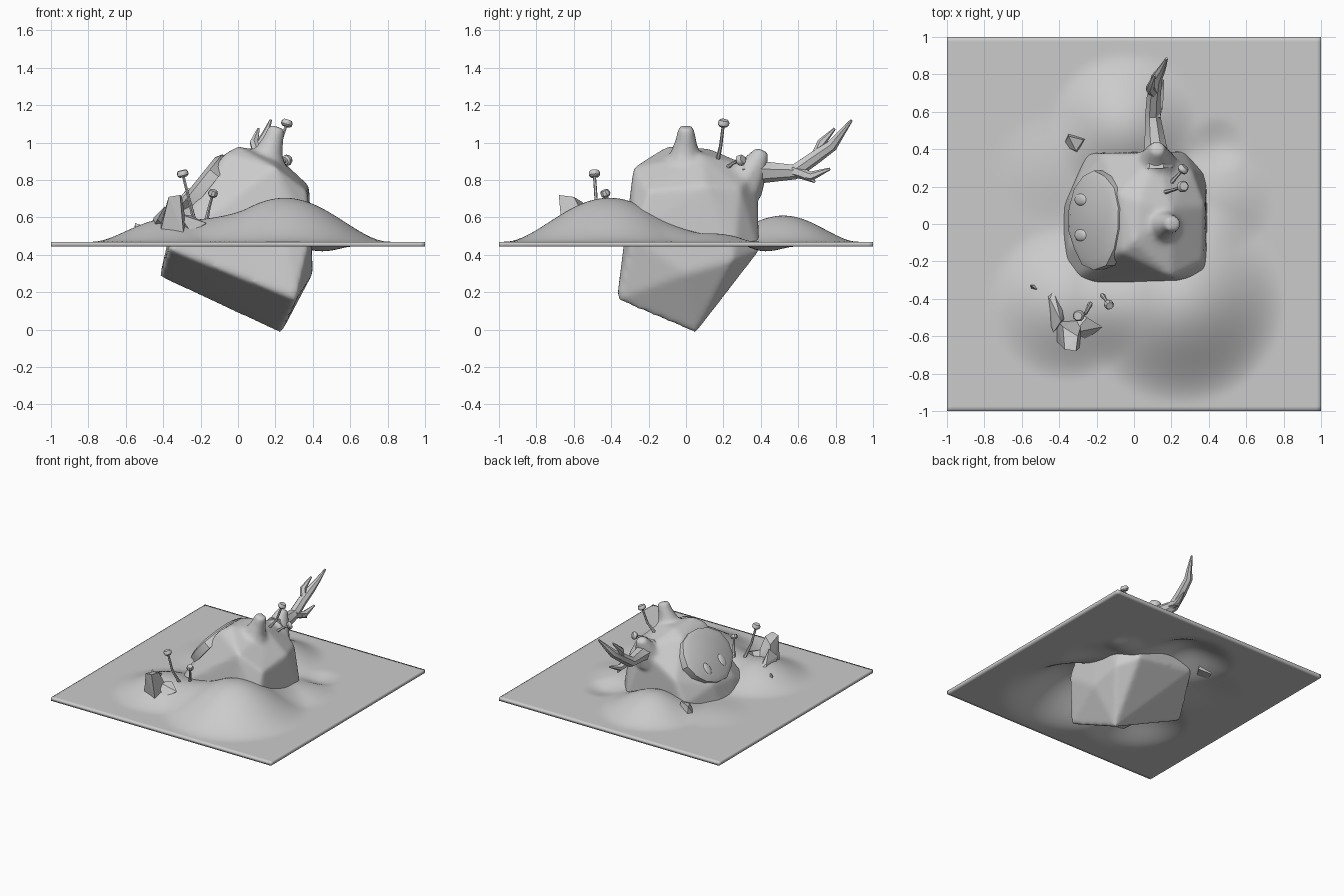
import bpy, bmesh, math, random
from mathutils import Vector, Matrix

random.seed(4)


def finish(bm, name, angle=None):
    bmesh.ops.recalc_face_normals(bm, faces=bm.faces)
    me = bpy.data.meshes.new(name)
    bm.to_mesh(me)
    bm.free()
    ob = bpy.data.objects.new(name, me)
    bpy.context.collection.objects.link(ob)
    if angle:
        bpy.ops.object.select_all(action='DESELECT')
        bpy.context.view_layer.objects.active = ob
        ob.select_set(True)
        bpy.ops.object.shade_smooth_by_angle(angle=math.radians(angle))
    return ob


def hull(bm, pts):
    vs = [bm.verts.new(p) for p in pts]
    r = bmesh.ops.convex_hull(bm, input=vs)
    junk = {g for g in r['geom_interior'] + r['geom_unused'] if isinstance(g, bmesh.types.BMVert)}
    bmesh.ops.delete(bm, geom=list(junk), context='VERTS')


def tube(bm, path, sides=6):
    # path: list of (x, y, z, radius)
    pts = [Vector(p[:3]) for p in path]
    rings = []
    for i, p in enumerate(pts):
        d = pts[min(i + 1, len(pts) - 1)] - pts[max(i - 1, 0)]
        d.normalize()
        ref = Vector((1, 0, 0)) if abs(d.x) < 0.9 else Vector((0, 1, 0))
        u = d.cross(ref).normalized()
        w = d.cross(u)
        rings.append([bm.verts.new(p + path[i][3] * (math.cos(a) * u + math.sin(a) * w))
                      for a in (2 * math.pi * k / sides for k in range(sides))])
    for a, b in zip(rings, rings[1:]):
        for k in range(sides):
            n = (k + 1) % sides
            bm.faces.new((a[k], a[n], b[n], b[k]))
    bm.faces.new(rings[0])
    bm.faces.new(rings[-1])


# ground sheet with soft mounds (x, y, height, radius)
mounds = [(0.25, -0.41, 0.235, 0.56), (-0.36, -0.42, 0.125, 0.42), (-0.05, 0.52, 0.14, 0.4),
          (0.45, 0.13, 0.045, 0.3), (0.45, 0.42, -0.025, 0.16), (-0.45, 0.3, 0.02, 0.3)]
bm = bmesh.new()
bmesh.ops.create_grid(bm, x_segments=80, y_segments=80, size=1)
for v in bm.verts:
    v.co.z = 0.47
    for x, y, h, r in mounds:
        d2 = ((v.co.x - x) ** 2 + (v.co.y - y) ** 2) / r ** 2
        if d2 < 1:
            v.co.z += h * (1 - d2) ** 2
ground = finish(bm, "ground_sheet", 50)
m = ground.modifiers.new("thickness", 'SOLIDIFY')
m.thickness = 0.026
m.offset = -1

# half-buried stump: tilted block with a broken stub and a knob, blended together
bm = bmesh.new()
hull(bm, [(-0.37, -0.32, 0.43), (0.31, -0.37, 0.16), (-0.42, 0.04, 0.28), (0.23, 0.05, -0.02),
          (0.40, 0.0, 0.30), (0.39, 0.25, 0.37), (0.39, -0.29, 0.5), (0.27, 0.39, 0.42),
          (-0.25, 0.38, 0.5), (0.2, -0.28, 0.87), (-0.2, -0.31, 0.58), (0.0, -0.1, 0.98),
          (0.02, 0.12, 0.97), (0.2, 0.08, 0.94), (0.37, -0.2, 0.74), (0.38, 0.1, 0.77),
          (0.31, 0.29, 0.76), (0.12, 0.38, 0.86), (-0.17, 0.38, 0.68), (-0.07, -0.15, 0.94),
          (-0.08, 0.16, 0.93), (-0.34, 0.14, 0.6), (-0.35, -0.12, 0.58), (0.37, 0.27, 0.5)])
tube(bm, [(0.15, -0.01, 0.85, 0.12), (0.165, -0.005, 0.95, 0.078), (0.19, 0.0, 1.02, 0.056),
          (0.21, 0.0, 1.085, 0.045)], 10)
tube(bm, [(0.12, 0.3, 0.78, 0.13), (0.12, 0.37, 0.88, 0.075), (0.125, 0.41, 0.96, 0.04)], 8)
stump = finish(bm, "stump_body")
m = stump.modifiers.new("blend", 'REMESH')
m.mode = 'VOXEL'
m.voxel_size = 0.016
m.use_smooth_shade = True
m = stump.modifiers.new("soften", 'SMOOTH')
m.factor = 0.5
m.iterations = 8

# long forked branch at the back
bm = bmesh.new()
tube(bm, [(0.12, 0.3, 0.84, 0.09), (0.115, 0.42, 0.845, 0.06), (0.1, 0.58, 0.845, 0.042),
          (0.105, 0.68, 0.915, 0.038), (0.12, 0.78, 0.985, 0.032), (0.15, 0.83, 1.05, 0.02),
          (0.175, 0.885, 1.12, 0.007)], 7)
tube(bm, [(0.11, 0.70, 0.93, 0.03), (0.085, 0.725, 1.0, 0.024), (0.11, 0.795, 1.075, 0.007)])
tube(bm, [(0.11, 0.57, 0.85, 0.035), (0.135, 0.67, 0.82, 0.026), (0.155, 0.77, 0.86, 0.007)])
tube(bm, [(0.13, 0.62, 0.83, 0.025), (0.14, 0.69, 0.79, 0.007)])
finish(bm, "forked_branch", 40)

# broken cut face on the left, with jagged rim and two knots
bm = bmesh.new()
slope = Vector((0.29, 0, 0.36)).normalized()
out = Vector((-slope.z, 0, slope.x))
mid = Vector((-0.215, 0.03, 0.775))
rim = []
n = 14
for i in range(n):
    a = 2 * math.pi * i / n
    k = 1 + random.uniform(-0.07, 0.07)
    rim.append(mid + slope * (0.225 * k * math.sin(a)) + Vector((0, 0.265 * k * math.cos(a), 0)))
loops = [[bm.verts.new(mid + (p - mid) * s + out * h) for p in rim]
         for s, h in ((1, -0.06), (1, 0.0), (0.82, 0.02))]
for a, b in zip(loops, loops[1:]):
    for k in range(n):
        bm.faces.new((a[k], a[(k + 1) % n], b[(k + 1) % n], b[k]))
bm.faces.new(loops[-1])
bm.faces.new(loops[0])
finish(bm, "broken_face", 35)
for i, (y, t) in enumerate(((0.13, -0.09), (-0.06, -0.09))):
    bm = bmesh.new()
    frame = Matrix((slope, Vector((0, 1, 0)), out)).transposed().to_4x4()
    frame.translation = mid + slope * t + out * 0.02 + Vector((0, y - mid.y, 0))
    bmesh.ops.create_uvsphere(bm, u_segments=12, v_segments=6, radius=1,
                              matrix=frame @ Matrix.Diagonal((0.05, 0.032, 0.012, 1)))
    finish(bm, f"knot_{i + 1}", 60)

# mushrooms: curved stem with a small cap (base, bend, cap)
shrooms = [((-0.23, -0.42, 0.57), (-0.26, -0.48, 0.69), (-0.295, -0.49, 0.83), 0.031),
           ((-0.17, -0.38, 0.58), (-0.155, -0.4, 0.65), (-0.135, -0.43, 0.725), 0.026),
           ((0.15, 0.165, 0.89), (0.22, 0.185, 0.98), (0.26, 0.2, 1.10), 0.031),
           ((0.18, 0.2, 0.85), (0.225, 0.25, 0.89), (0.26, 0.29, 0.905), 0.03)]
for i, (a, b, c, r) in enumerate(shrooms):
    bm = bmesh.new()
    A, B, C = Vector(a), Vector(b), Vector(c)
    tube(bm, [(*A, 0.013), (*B, 0.009), (*C, 0.008)])
    d = (C - B).normalized()
    tube(bm, [(*(C + d * h), r * s) for h, s in ((-0.014, 0.7), (-0.004, 1), (0.01, 1), (0.022, 0.75))], 9)
    finish(bm, f"mushroom_{i + 1}", 35)

# faceted crystal cluster and loose stones
shards = {
    "crystal_main": [(-0.43, -0.5, 0.5), (-0.27, -0.5, 0.52), (-0.29, -0.66, 0.5), (-0.42, -0.62, 0.5),
                     (-0.37, -0.67, 0.71), (-0.31, -0.68, 0.72), (-0.3, -0.6, 0.71), (-0.38, -0.55, 0.68)],
    "crystal_left": [(-0.48, -0.36, 0.53), (-0.43, -0.35, 0.57), (-0.47, -0.48, 0.52), (-0.38, -0.42, 0.55),
                     (-0.43, -0.58, 0.59), (-0.39, -0.52, 0.66), (-0.45, -0.4, 0.6), (-0.36, -0.5, 0.52)],
    "crystal_right": [(-0.32, -0.47, 0.52), (-0.25, -0.5, 0.61), (-0.17, -0.55, 0.57), (-0.25, -0.62, 0.52),
                      (-0.32, -0.58, 0.62), (-0.2, -0.55, 0.52)],
    "stone_front": [(-0.56, -0.32, 0.5), (-0.5, -0.32, 0.5), (-0.52, -0.37, 0.5), (-0.55, -0.37, 0.49),
                    (-0.55, -0.33, 0.57), (-0.52, -0.35, 0.56)],
    "stone_back": [(-0.38, 0.42, 0.46), (-0.35, 0.49, 0.46), (-0.25, 0.46, 0.48), (-0.3, 0.38, 0.48),
                   (-0.35, 0.47, 0.55), (-0.27, 0.45, 0.57), (-0.31, 0.39, 0.54)]}
for name, pts in shards.items():
    bm = bmesh.new()
    hull(bm, pts)
    finish(bm, name)
